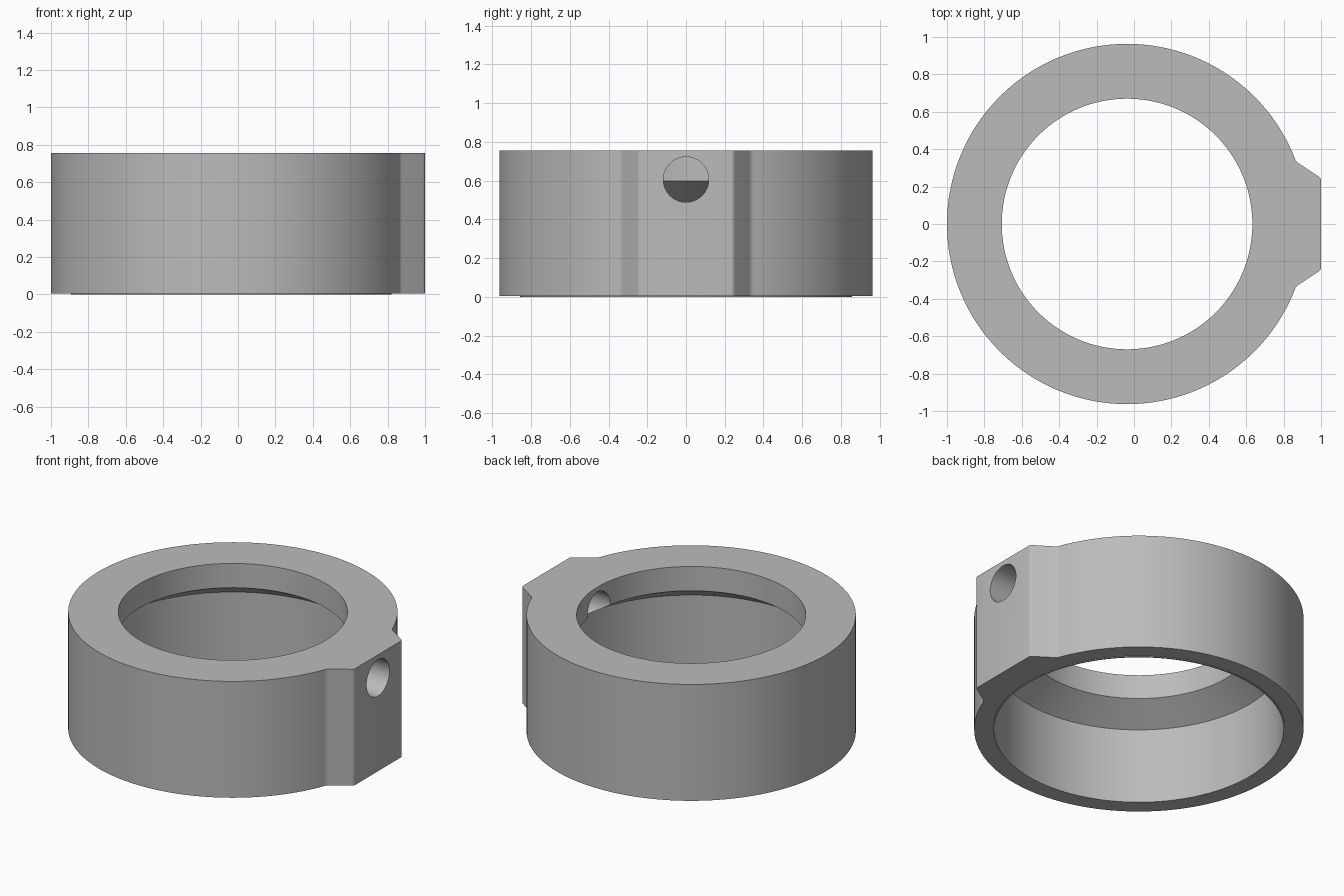
import bpy, bmesh, math
from mathutils import Matrix

CX = -0.037          # ring axis
R_OUT, R_TOP, R_LOW = 0.963, 0.67, 0.847
Z0, Z1 = 0.004, 0.755
SEG = 160

old = bpy.data.objects.get("Cube")
if old:
    bpy.data.objects.remove(old, do_unlink=True)

grey = bpy.data.materials.new("plain grey")
grey.use_nodes = True
grey.diffuse_color = (0.5, 0.5, 0.5, 1)
grey.node_tree.nodes["Principled BSDF"].inputs["Base Color"].default_value = (0.5, 0.5, 0.5, 1)


def make(name, bm):
    bmesh.ops.recalc_face_normals(bm, faces=bm.faces)
    mesh = bpy.data.meshes.new(name)
    bm.to_mesh(mesh)
    bm.free()
    mesh.materials.append(grey)
    obj = bpy.data.objects.new(name, mesh)
    bpy.context.collection.objects.link(obj)
    return obj


def revolve(name, profile):
    """Spin a closed (radius, z) loop around the ring axis."""
    bm = bmesh.new()
    rings = []
    for i in range(SEG):
        a = math.tau * i / SEG
        rings.append([bm.verts.new((CX + r * math.cos(a), r * math.sin(a), z)) for r, z in profile])
    n = len(profile)
    for i in range(SEG):
        a, b = rings[i], rings[(i + 1) % SEG]
        for j in range(n):
            k = (j + 1) % n
            bm.faces.new((a[j], b[j], b[k], a[k]))
    return make(name, bm)


def cut(obj, cutter):
    mod = obj.modifiers.new("cut", 'BOOLEAN')
    mod.operation = 'DIFFERENCE'
    mod.solver = 'EXACT'
    mod.object = cutter
    bpy.context.view_layer.objects.active = obj
    bpy.ops.object.modifier_apply(modifier=mod.name)
    bpy.data.objects.remove(cutter, do_unlink=True)


def smooth(obj):
    bpy.ops.object.select_all(action='DESELECT')
    obj.select_set(True)
    bpy.context.view_layer.objects.active = obj
    bpy.ops.object.shade_smooth_by_angle(angle=math.radians(25))


# Collar outline: large arc closed by a flat boss with slanted shoulders
start = math.atan2(0.335, 0.87 - CX)
outline = [(1.0, -0.245), (1.0, 0.245)]
for i in range(SEG + 1):
    a = start + (math.tau - 2 * start) * i / SEG
    outline.append((CX + R_OUT * math.cos(a), R_OUT * math.sin(a)))
bm = bmesh.new()
base = bm.faces.new([bm.verts.new((x, y, Z0)) for x, y in outline])
top = bmesh.ops.extrude_face_region(bm, geom=[base])
bmesh.ops.translate(bm, vec=(0, 0, Z1 - Z0), verts=[v for v in top["geom"] if isinstance(v, bmesh.types.BMVert)])
bmesh.ops.recalc_face_normals(bm, faces=bm.faces)

# Small fillets on the boss corners
corners = [e for e in bm.edges if abs(e.verts[0].co.z - e.verts[1].co.z) > 0.1
           and e.calc_face_angle(0) > math.radians(20)]
bmesh.ops.bevel(bm, geom=corners, offset=0.012, segments=3, profile=0.5, affect='EDGES')
collar = make("collar", bm)

# Bore: narrow throat, conical shoulder, wide lower bore
bm = bmesh.new()
bore = [(R_LOW, -0.1), (R_LOW, 0.488), (R_TOP, 0.598), (R_TOP, 0.9)]
loops = [[bm.verts.new((CX + r * math.cos(math.tau * i / SEG), r * math.sin(math.tau * i / SEG), z))
          for i in range(SEG)] for r, z in bore]
for lo, hi in zip(loops, loops[1:]):
    for i in range(SEG):
        j = (i + 1) % SEG
        bm.faces.new((lo[i], lo[j], hi[j], hi[i]))
bm.faces.new(loops[0])
bm.faces.new(loops[-1])
cut(collar, make("bore_cutter", bm))

# Round screw hole through the boss
bm = bmesh.new()
bmesh.ops.create_cone(bm, cap_ends=True, segments=64, radius1=0.117, radius2=0.117, depth=0.9,
                      matrix=Matrix.Translation((0.8, 0, 0.606)) @ Matrix.Rotation(math.pi / 2, 4, 'Y'))
cut(collar, make("hole_cutter", bm))
smooth(collar)

# Thin lip around the lower opening
lip = revolve("lower_lip", [(R_LOW, 0), (0.857, 0), (0.857, Z0 + 0.001), (R_LOW, Z0 + 0.001)])
smooth(lip)
